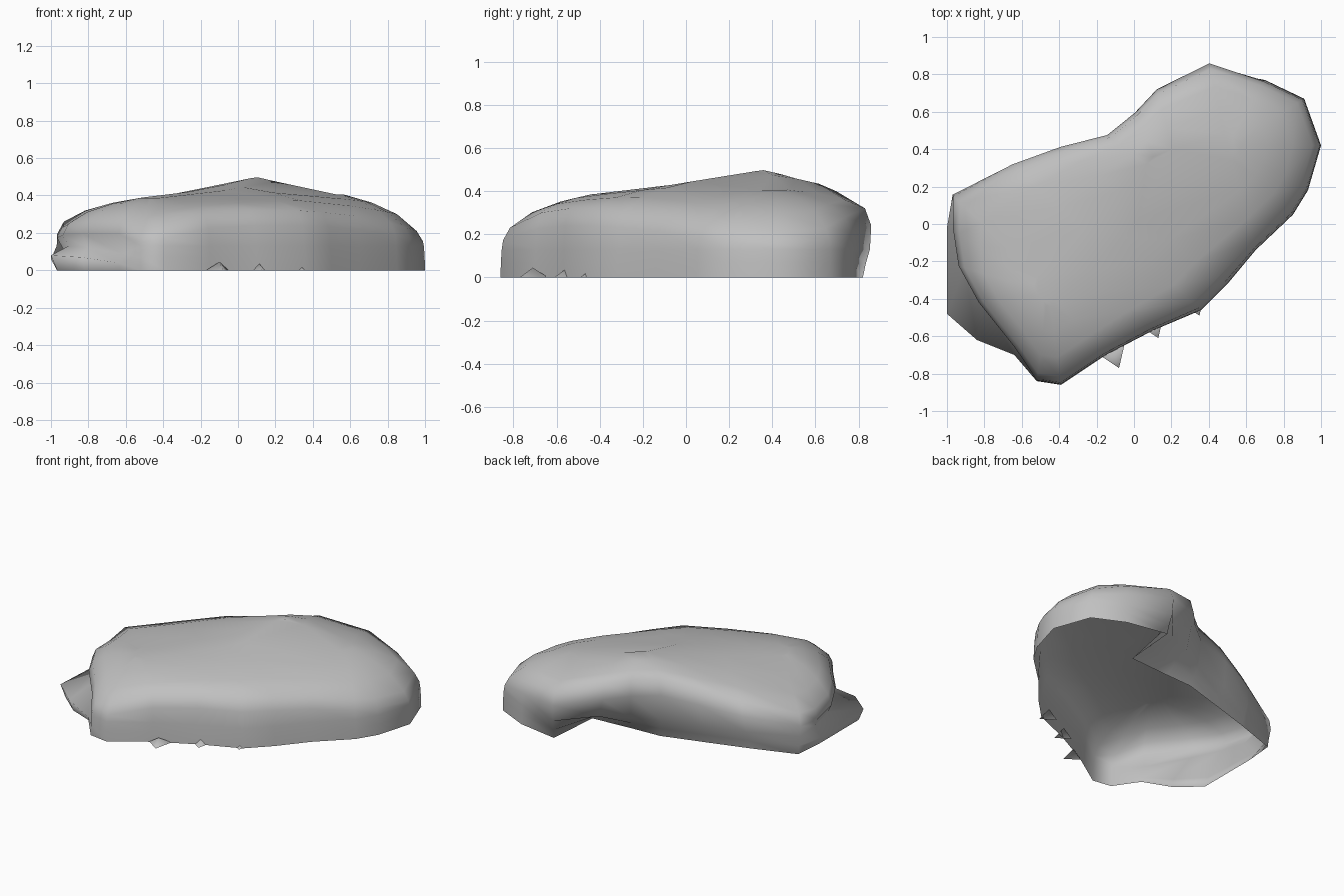
import bpy
import bmesh
from mathutils import Vector

cube = bpy.data.objects.get("Cube")
if cube:
    bpy.data.objects.remove(cube, do_unlink=True)

stone = bpy.data.materials.new("stone grey")
stone.use_nodes = True
stone.diffuse_color = (0.53, 0.53, 0.53, 1)
stone.node_tree.nodes["Principled BSDF"].inputs["Base Color"].default_value = stone.diffuse_color

# Widest outline of the boulder, with the height of its shoulder
OUTLINE = [Vector(p) for p in (
    (1.0, .42, .21), (.93, .18, .23), (.85, .05, .25), (.65, -.14, .29),
    (.5, -.32, .31), (.36, -.46, .32), (.1, -.57, .32), (-.15, -.7, .3),
    (-.39, -.86, .23), (-.52, -.84, .2), (-.64, -.67, .26), (-.84, -.42, .26),
    (-.95, -.22, .25), (-.98, -.02, .23), (-.98, .16, .26), (-.66, .33, .32),
    (-.4, .42, .38), (-.15, .48, .41), (0, .6, .41), (.12, .73, .4),
    (.4, .87, .32), (.7, .77, .28), (.91, .67, .23))]

# Crest line along the top
SPINE = [Vector(p) for p in (
    (-.46, -.37, .39), (-.1, .02, .435), (.12, .32, .5), (.5, .42, .41))]

# Outline points with a low ledge (lip position), and those tucked in below
LEDGE = {10: (-.64, -.7, .04), 11: (-.84, -.62, .07), 12: (-1, -.48, .08), 13: (-1, -.02, .06)}
HOLLOW = {14: (-.95, .15), 15: (-.66, .25), 16: (-.4, .33), 17: (-.1, .42),
          18: (.1, .43), 19: (.39, .45), 20: (.42, .82)}


def nearest_on_spine(p):
    best = None
    for a, b in zip(SPINE, SPINE[1:]):
        d = b - a
        t = (p - a).xy.dot(d.xy) / d.xy.length_squared
        q = a + d * min(1, max(0, t))
        if best is None or (q - p).xy.length < (best - p).xy.length:
            best = q
    return best


def at(p, centre, inset, z):
    xy = p.xy.lerp(centre.xy, inset)
    return Vector((xy.x, xy.y, z))


def column(i, p):
    """Points from the ground up to the crest at one outline point."""
    c = nearest_on_spine(p)
    h = p.z
    if i in LEDGE:
        lip = Vector(LEDGE[i])
        lower = [at(lip, c, .06, 0), lip, at(p, c, .09, lip.z + .05)]
    elif i in HOLLOW:
        foot = Vector((*HOLLOW[i], 0))
        lower = [at(foot, p, k, z) for k, z in ((0, 0), (.25, .06), (.65, .13))]
    else:
        lower = [at(p, c, k, z) for k, z in ((0, 0), (.004, .07), (.012, .13))]
    upper = [at(p, c, .025, h * .75), at(p, c, .09, h)]
    for inset, rise in ((.3, .45), (.57, .76), (.86, .97)):
        upper.append(at(p, c, inset, h + (c.z - h) * rise))
    return lower + upper


def finish(bm, name):
    bmesh.ops.recalc_face_normals(bm, faces=bm.faces)
    for f in bm.faces:
        f.smooth = True
    mesh = bpy.data.meshes.new(name)
    bm.to_mesh(mesh)
    bm.free()
    mesh.materials.append(stone)
    obj = bpy.data.objects.new(name, mesh)
    bpy.context.collection.objects.link(obj)


# Boulder shell, open underneath
bm = bmesh.new()
columns = [[bm.verts.new(v) for v in column(i, p)] for i, p in enumerate(OUTLINE)]
for a, b in zip(columns, columns[1:] + columns[:1]):
    for k in range(len(a) - 1):
        bm.faces.new((a[k], b[k], b[k + 1], a[k + 1]))
cap = bm.faces.new([c[-1] for c in columns])
bmesh.ops.triangulate(bm, faces=[cap])
finish(bm, "boulder")

# Small chips along the front foot
for n, (x, y) in enumerate(((-.08, -.77), (.13, -.61), (.35, -.49))):
    bm = bmesh.new()
    tip = bm.verts.new((x - .02, y + .06, .045))
    base = [bm.verts.new((x + dx, y + dy, 0)) for dx, dy in ((0, 0), (.03, .13), (-.09, .06))]
    for a, b in zip(base, base[1:] + base[:1]):
        bm.faces.new((a, b, tip))
    finish(bm, "foot_chip_" + "abc"[n])
